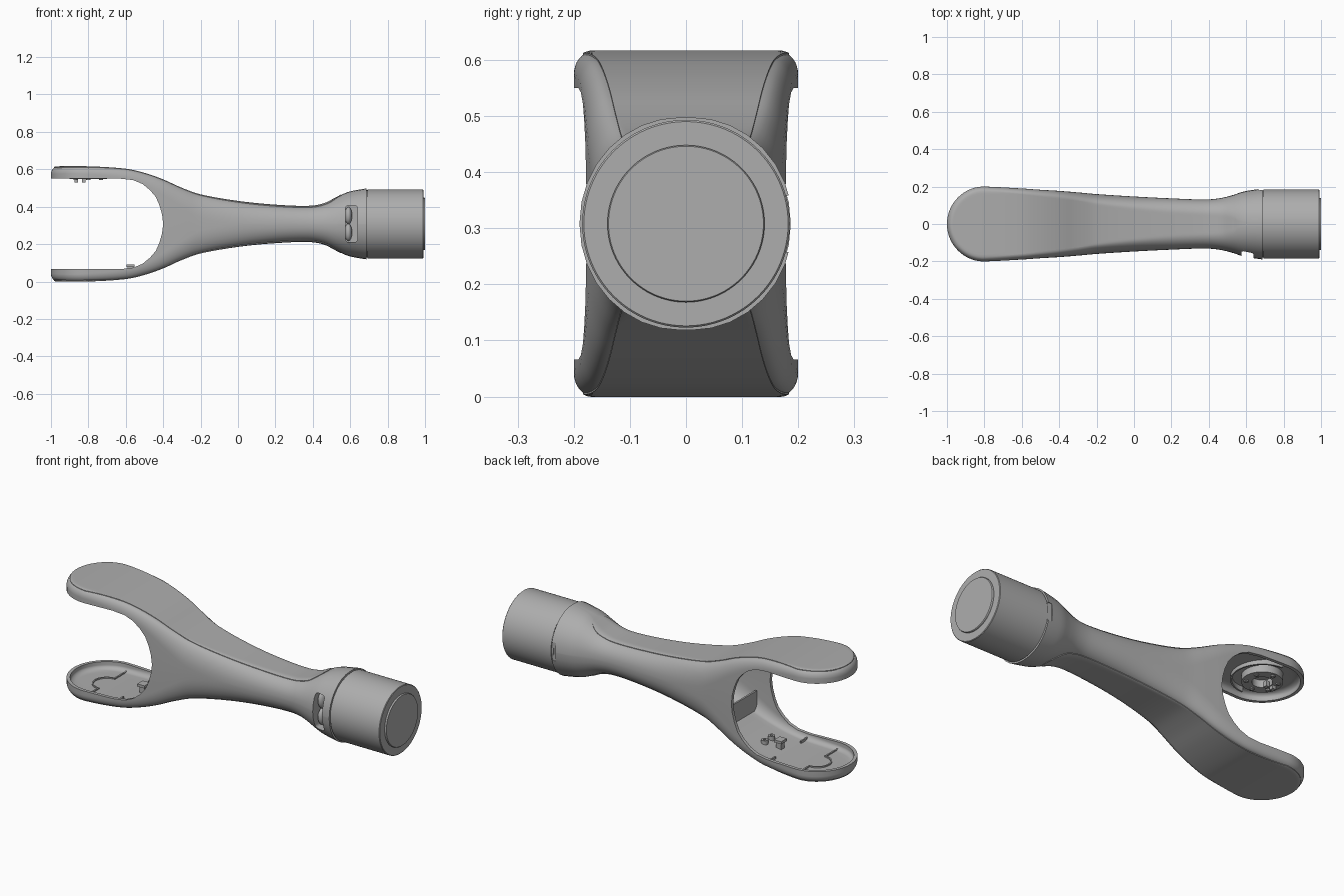
import bpy, bmesh
from math import sin, cos, pi, sqrt, hypot

if "Cube" in bpy.data.objects:
    bpy.data.objects.remove(bpy.data.objects["Cube"])

MID = 0.308          # height of the handle axis
TIP, R = -0.8, 0.2   # centre and radius of the rounded fork tips
WALL, FLOOR = 0.018, 0.025

grey = bpy.data.materials.new("plain grey")
grey.use_nodes = True
grey.diffuse_color = (0.42, 0.42, 0.42, 1)
grey.node_tree.nodes["Principled BSDF"].inputs["Base Color"].default_value = grey.diffuse_color

# x, half height, half width, flat half width, edge rounding height
STATIONS = [
    (-1, .305, .2, .17, .04), (-.8, .305, .2, .17, .04), (-.6, .292, .19, .16, .05),
    (-.5, .27, .183, .15, .06), (-.4, .235, .177, .14, .08), (-.3, .19, .169, .125, .1),
    (-.2, .155, .16, .105, .12), (0, .12, .147, .08, .114), (.2, .1, .137, .06, .095),
    (.38, .094, .131, .05, .09), (.46, .108, .138, .045, .104), (.53, .143, .155, .03, .139),
    (.58, .168, .172, .015, .165), (.64, .182, .183, .01, .18), (.69, .19, .19, .01, .188)]


def shape(x):
    """Smoothly interpolated half height, half width, flat and rounding at x."""
    n = len(STATIONS)
    i = max(k for k in range(n - 1) if STATIONS[k][0] <= max(x, -1))
    p0, p1, p2, p3 = (STATIONS[min(max(k, 0), n - 1)] for k in range(i - 1, i + 3))
    d = p2[0] - p1[0]
    t = (x - p1[0]) / d
    out = []
    for k in range(1, 5):
        m1 = (p2[k] - p0[k]) / (p2[0] - p0[0]) * d
        m2 = (p3[k] - p1[k]) / (p3[0] - p1[0]) * d
        out.append((2*t**3 - 3*t*t + 1) * p1[k] + (t**3 - 2*t*t + t) * m1
                   + (3*t*t - 2*t**3) * p2[k] + (t**3 - t*t) * m2)
    return out


def top(x, y, inset=0, drop=0):
    """Height of the outer skin above the axis."""
    h, w, c, b = shape(x)
    h, w, c, b = h - drop, w - inset, max(c - inset, .005), b - inset
    u = hypot(min(x - TIP, 0), y)
    v = min(1, max(0, (u - c) / (w - c)))
    return h - b + b * sqrt(1 - v * v)


def skin(name, rings, closed=False):
    """Bridge equal rings of points into a solid."""
    bm = bmesh.new()
    rows = [[bm.verts.new(p) for p in r] for r in rings]
    n = len(rows[0])
    pairs = list(zip(rows, rows[1:])) + ([(rows[-1], rows[0])] if closed else [])
    for a, b in pairs:
        for k in range(n):
            bm.faces.new((a[k], a[(k + 1) % n], b[(k + 1) % n], b[k]))
    if not closed:
        bm.faces.new(rows[0])
        bm.faces.new(rows[-1][::-1])
    bmesh.ops.recalc_face_normals(bm, faces=bm.faces)
    me = bpy.data.meshes.new(name)
    bm.to_mesh(me)
    bm.free()
    ob = bpy.data.objects.new(name, me)
    me.materials.append(grey)
    bpy.context.collection.objects.link(ob)
    return ob


def body_loft(name, end, inset=0, drop=0):
    r = R - inset
    xs = [TIP - r * cos(a * pi / 180) for a in range(2, 90, 4)]
    xs += [TIP + (end - TIP) * k / 70 for k in range(71)]
    rings = []
    for x in xs:
        h, w, c, b = shape(x)
        w, c = w - inset, max(c - inset, .005)
        scale = sqrt(max(r * r - (x - TIP) ** 2, 0)) / r if x < TIP else 1
        us = [c * k / 4 for k in range(4)] + [c + (w - c) * sin(k * pi / 16) for k in range(9)]
        ys = [u * scale for u in us]
        ys = ys[::-1] + [-y for y in ys[1:]]
        pts = [(y, top(x, y, inset, drop)) for y in ys]
        rings.append([(x, y, MID + z) for y, z in pts] + [(x, y, MID - z) for y, z in pts[::-1]])
    return skin(name, rings)


def turned(name, profile, segs=96):
    """Solid of revolution about the handle axis from (x, radius) points."""
    return skin(name, [[(x, r * cos(k * 2 * pi / segs), MID + r * sin(k * 2 * pi / segs))
                        for k in range(segs)] for x, r in profile])


def tube(name, x, y, r_in, r_out, z0, z1, a0=0, a1=2 * pi, segs=48):
    """Upright ring, or part of one."""
    full = a1 - a0 > 6.2
    angles = [a0 + (a1 - a0) * k / segs for k in range(segs if full else segs + 1)]
    return skin(name, [[(x + r * cos(a), y + r * sin(a), z) for r, z in
                        ((r_in, z0), (r_out, z0), (r_out, z1), (r_in, z1))] for a in angles], full)


def box(name, x0, x1, y0, y1, z0, z1):
    return skin(name, [[(x, y0, z0), (x, y1, z0), (x, y1, z1), (x, y0, z1)] for x in (x0, x1)])


def cut(ob, cutter):
    mod = ob.modifiers.new("cut", 'BOOLEAN')
    mod.operation, mod.solver, mod.object = 'DIFFERENCE', 'EXACT', cutter
    bpy.context.view_layer.objects.active = ob
    bpy.ops.object.modifier_apply(modifier=mod.name)
    bpy.data.objects.remove(cutter)


# Forked handle: solid loft, fork slot, hollow inside
body = body_loft("forked_handle", .688)
half = [(-1.2, .242), (-.63, .242), (-.56, .234), (-.51, .213), (-.47, .18),
        (-.44, .145), (-.42, .1), (-.406, .05)]
outline = half + [(-.4, 0)] + [(x, -z) for x, z in half[::-1]]
cut(body, skin("slot_cutter", [[(x, y, MID + z) for x, z in outline] for y in (-.3, .3)]))
cut(body, body_loft("cavity_cutter", .48, WALL, FLOOR))

# Switch window in the front and latch notch in the back of the collar
corners = [(.607 + sx * .033 + .018 * (cos(a) - sx), MID + sz * .098 + .018 * (sin(a) - sz))
           for sx, sz, q in ((1, 1, 0), (-1, 1, 1), (-1, -1, 2), (1, -1, 3))
           for a in [(q + k / 5) * pi / 2 for k in range(6)]]
cut(body, skin("window_cutter", [[(x, y, z) for x, z in corners] for y in (-.3, -.1)]))
cut(body, box("notch_cutter", .665, .7, .178, .3, MID - .05, MID + .05))

# Rocker switch lobes behind the window
for n, s in (("upper", 1), ("lower", -1)):
    bpy.ops.mesh.primitive_uv_sphere_add(segments=32, ring_count=16, location=(.59, -.105, MID + s * .045))
    lobe = bpy.context.object
    lobe.name = n + "_switch_lobe"
    lobe.scale = (.02, .032, .046)
    lobe.data.materials.append(grey)

# Thin grip strips on the top and the underside
END, R1, R2 = .474, .078, .184
xs = [TIP - R2 * cos(a * pi / 180) for a in range(3, 90, 4)]
xs += [TIP + (END - TIP) * k / 60 for k in range(60)]
xs += [END + R1 * sin(a * pi / 180) for a in range(0, 88, 6)]
for name, s in (("top_grip_strip", 1), ("bottom_grip_strip", -1)):
    rings = []
    for x in xs:
        t = min(1, max(0, (x - TIP) / (END - TIP)))
        w = R1 + (R2 - R1) * (1 - t) ** 2 * (1 + .5 * t)
        if x < TIP:
            w = sqrt(R2 ** 2 - (x - TIP) ** 2)
        if x > END:
            w = sqrt(R1 ** 2 - (x - END) ** 2)
        ys = [w * sin(k * pi / 20) for k in range(-10, 11)]
        rings.append([(x, y, MID + s * (top(x, y) + .003)) for y in ys]
                     + [(x, y, MID + s * (top(x, y) - .004)) for y in ys[::-1]])
    skin(name, rings)

# End cup with a raised disc
turned("end_cup", [(.68, .18), (.692, .18), (.693, .185), (.988, .185), (.991, .182)])
turned("end_disc", [(.985, .14), (.997, .14), (1, .138)])

# Upper arm: hub with screws and pegs
roof = MID + .283
tube("hub_ring", TIP, 0, .05, .1, .548, roof)
tube("hub_wall", TIP, 0, .145, .153, .56, roof, -pi / 2, pi / 2)
for k in range(6):
    a = (k + .5) * pi / 3
    tube("hub_screw", TIP + .078 * cos(a), .078 * sin(a), .004, .012, .542, .56, segs=16)
for x in (-.865, -.825):
    box("contact_peg", x - .01, x + .01, -.012, .012, .53, .56)

# Lower arm: raised outline on the floor, bosses and clip
base = MID - .283
tube("floor_arc", TIP, 0, .066, .073, base - .005, base + .009, pi / 2, 3 * pi / 2)
for s in (-1, 1):
    y0, y1 = sorted((s * .068, s * .178))
    box("floor_rib", TIP - .004, TIP + .004, y0, y1, base - .005, base + .009)
    y0, y1 = sorted((s * .11, s * .168))
    box("cross_rib", -.624, -.616, y0, y1, base, base + .026)
    tube("floor_boss", -.5, s * .03, .007, .018, .05, .082, segs=24)
box("clip_post", -.59, -.56, -.015, .015, .03, .08)
box("clip_head", -.597, -.553, -.024, .024, .078, .092)

# Stiffening ribs inside the throat of the fork
for s in (-1, 1):
    z0, z1 = sorted((MID + s * .07, MID + s * .175))
    box("throat_rib", -.33, -.32, -.145, .145, z0, z1)

for ob in bpy.data.objects:
    ob.select_set(ob.type == 'MESH')
bpy.context.view_layer.objects.active = body
bpy.ops.object.shade_smooth_by_angle(angle=pi / 6)
